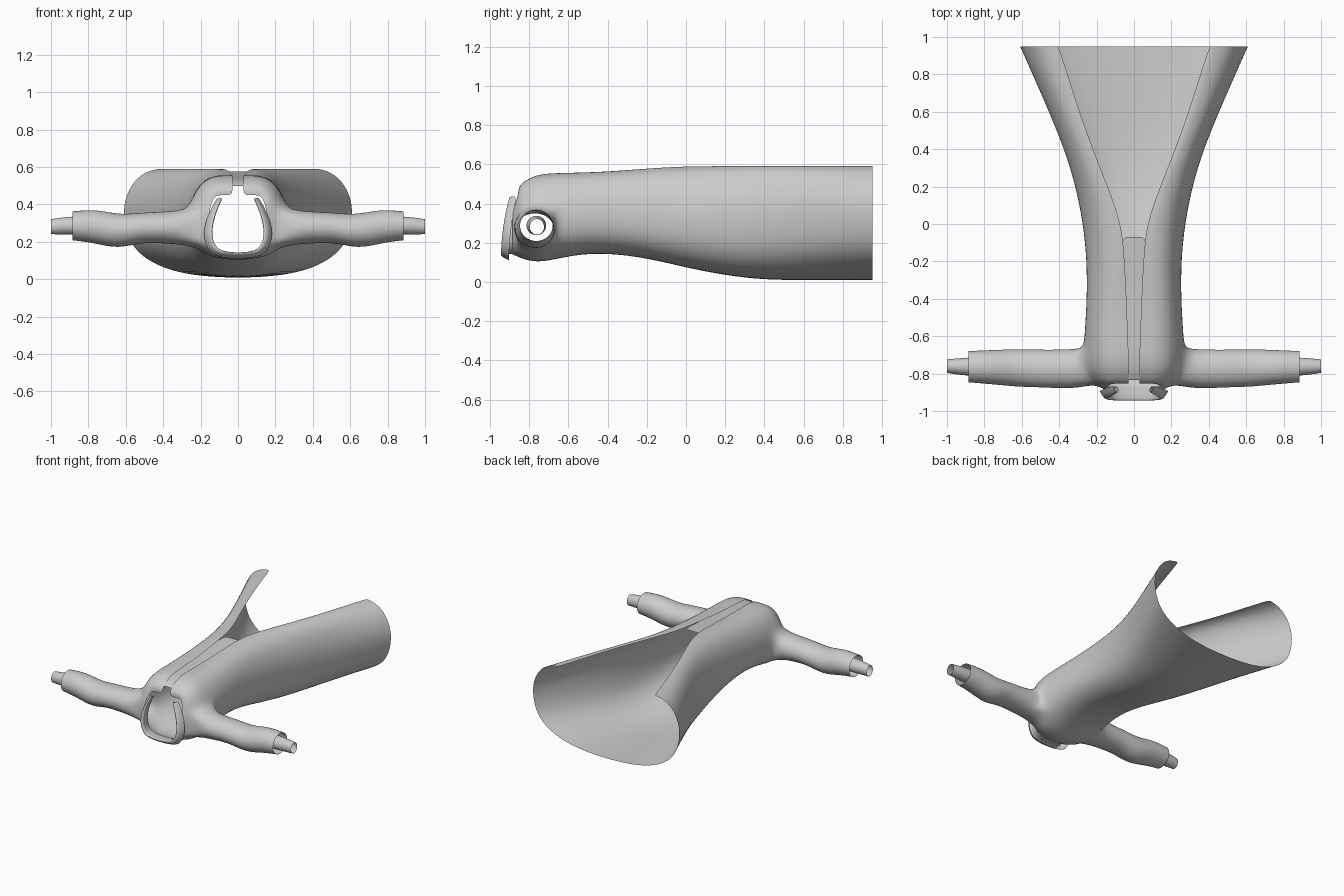
import bpy, bmesh, math

cube = bpy.data.objects.get("Cube")
if cube:
    bpy.data.objects.remove(cube, do_unlink=True)

# Single pale grey cloth colour
cloth = bpy.data.materials.new("pale_grey_cloth")
cloth.use_nodes = True
cloth.diffuse_color = (0.6, 0.6, 0.6, 1)
shader = next(n for n in cloth.node_tree.nodes if n.type == 'BSDF_PRINCIPLED')
shader.inputs["Base Color"].default_value = (0.6, 0.6, 0.6, 1)


def skin(bm, rows, closed=False, skip=lambda r, c: False):
    """Fill quads between neighbouring rows of vertices."""
    count = len(rows[0])
    for r in range(len(rows) - 1):
        for c in range(count if closed else count - 1):
            if not skip(r, c):
                n = (c + 1) % count
                bm.faces.new((rows[r][c], rows[r][n], rows[r + 1][n], rows[r + 1][c]))


def finish(bm, name, levels=2):
    """Turn the half mesh into a mirrored, smooth object."""
    loose = [v for v in bm.verts if not v.link_faces]
    bmesh.ops.delete(bm, geom=loose, context='VERTS')
    bmesh.ops.recalc_face_normals(bm, faces=bm.faces)
    mesh = bpy.data.meshes.new(name)
    bm.to_mesh(mesh)
    bm.free()
    mesh.materials.append(cloth)
    for face in mesh.polygons:
        face.use_smooth = True
    obj = bpy.data.objects.new(name, mesh)
    bpy.context.collection.objects.link(obj)
    obj.modifiers.new("Mirror", 'MIRROR')
    smooth = obj.modifiers.new("Smooth", 'SUBSURF')
    smooth.levels = smooth.render_levels = levels
    return obj


def tube_ring(bm, x, yc, ry, zc, rz, count=12):
    """Oval ring across a sleeve, enlarged to offset the smoothing."""
    grow = 3 / (2 + math.cos(math.tau / count))
    angles = [-math.pi / 4 - math.tau * k / count for k in range(count)]
    return [bm.verts.new((x, yc + ry * grow * math.cos(a), zc + rz * grow * math.sin(a)))
            for a in angles]


def body_section(y, w, zb, zc, zt, gap):
    """Half of an open oval, from the centre of the back to the front edge."""
    flat = min(max(gap + 0.03, 0.11), 0.75 * w)
    points = []
    for deg in (90, 72, 54, 36, 18, 0):
        a = math.radians(deg)
        points.append((w * max(0, math.cos(a)) ** 0.8 if deg < 90 else 0,
                       zc - (zc - zb) * math.sin(a) ** 0.8))
    for deg in (22, 45, 68, 90):
        a = math.radians(deg)
        points.append((flat + (w - flat) * math.cos(a), zc + (zt - zc) * math.sin(a)))
    points += [((flat + gap) / 2, zt), (gap, zt)]
    return [(x, y, z) for x, z in points]


# Coat body: y, half width, bottom, widest height, top, half opening
sections = [
    (0.95, 0.615, 0.005, 0.35, 0.59, 0.4),
    (0.65, 0.48, 0.005, 0.35, 0.59, 0.31),
    (0.4, 0.375, 0.006, 0.34, 0.59, 0.22),
    (0.2, 0.315, 0.03, 0.33, 0.59, 0.14),
    (0, 0.275, 0.07, 0.33, 0.59, 0.065),
    (-0.2, 0.255, 0.12, 0.33, 0.578, 0.05),
    (-0.4, 0.255, 0.145, 0.34, 0.562, 0.04),
    (-0.55, 0.265, 0.138, 0.33, 0.557, 0.035),
    (-0.66, 0.27, 0.115, 0.31, 0.555, 0.03),
    (-0.74, 0.27, 0.1, 0.3, 0.55, 0.03),
    (-0.8, 0.255, 0.105, 0.3, 0.53, 0.03),
    (-0.855, 0.215, 0.125, 0.29, 0.49, 0.03),
    (-0.885, 0.16, 0.14, 0.28, 0.45, 0.03),
]
bm = bmesh.new()
rows = [[bm.verts.new(p) for p in body_section(*s)] for s in sections]
for v in rows[-1]:  # the neck edge dips back at the front opening
    v.co.y += 0.035 * min(1, max(0, (v.co.z - 0.36) / 0.1))

# Armhole: leave a block of faces open and grow the sleeve from its border
r0, r1, c0, c1 = 8, 11, 3, 6
skin(bm, rows, skip=lambda r, c: r0 <= r < r1 and c0 <= c < c1)
border = ([rows[r][c0] for r in range(r0, r1)] + [rows[r1][c] for c in range(c0, c1)]
          + [rows[r][c1] for r in range(r1, r0, -1)] + [rows[r0][c] for c in range(c1, c0, -1)])

# Sleeve: x, centre y, radius y, centre z, radius z
sleeve = [
    (0.31, -0.774, 0.105, 0.277, 0.09),
    (0.42, -0.775, 0.102, 0.277, 0.083),
    (0.52, -0.772, 0.1, 0.275, 0.08),
    (0.62, -0.77, 0.1, 0.258, 0.088),
    (0.7, -0.767, 0.095, 0.268, 0.092),
    (0.78, -0.765, 0.09, 0.284, 0.088),
    (0.885, -0.763, 0.083, 0.286, 0.077),
]
skin(bm, [border] + [tube_ring(bm, *s) for s in sleeve], closed=True)
finish(bm, "coat_body_and_sleeves")

# Narrow inner cuffs, open at both ends
bm = bmesh.new()
cuff = [(0.85, -0.763, 0.05, 0.288, 0.049),
        (0.93, -0.762, 0.045, 0.286, 0.046),
        (1.0, -0.76, 0.036, 0.281, 0.04)]
skin(bm, [tube_ring(bm, *s) for s in cuff], closed=True)
finish(bm, "inner_cuffs")

# Placket strip lying just under the front edges
bm = bmesh.new()
strip = []
for y, z in ((-0.07, 0.576), (-0.2, 0.566), (-0.4, 0.55), (-0.66, 0.543),
             (-0.78, 0.53), (-0.835, 0.5)):
    strip.append([bm.verts.new((x, y, z)) for x in (0, 0.03, 0.065)])
skin(bm, strip)
finish(bm, "front_placket")

# Turned collar: outer x, outer z, fold x, fold z, fold y
collar_path = [
    (0, 0.11, 0, 0.14, -0.948),
    (0.08, 0.113, 0.07, 0.144, -0.948),
    (0.155, 0.135, 0.125, 0.165, -0.948),
    (0.195, 0.24, 0.148, 0.25, -0.942),
    (0.155, 0.36, 0.118, 0.36, -0.925),
    (0.11, 0.44, 0.085, 0.43, -0.905),
]
bm = bmesh.new()
collar = []
for ox, oz, fx, fz, fy in collar_path:
    collar.append([bm.verts.new(p) for p in (
        (ox, fy + 0.045, oz),
        ((ox + fx) / 2 + 0.1 * (ox - fx), fy + 0.012, (oz + fz) / 2),
        (fx, fy, fz),
        (fx * 0.97, fy + 0.02, fz + 0.004),
        (fx * 1.03, -0.87, fz))])
skin(bm, collar)
finish(bm, "turned_collar")
